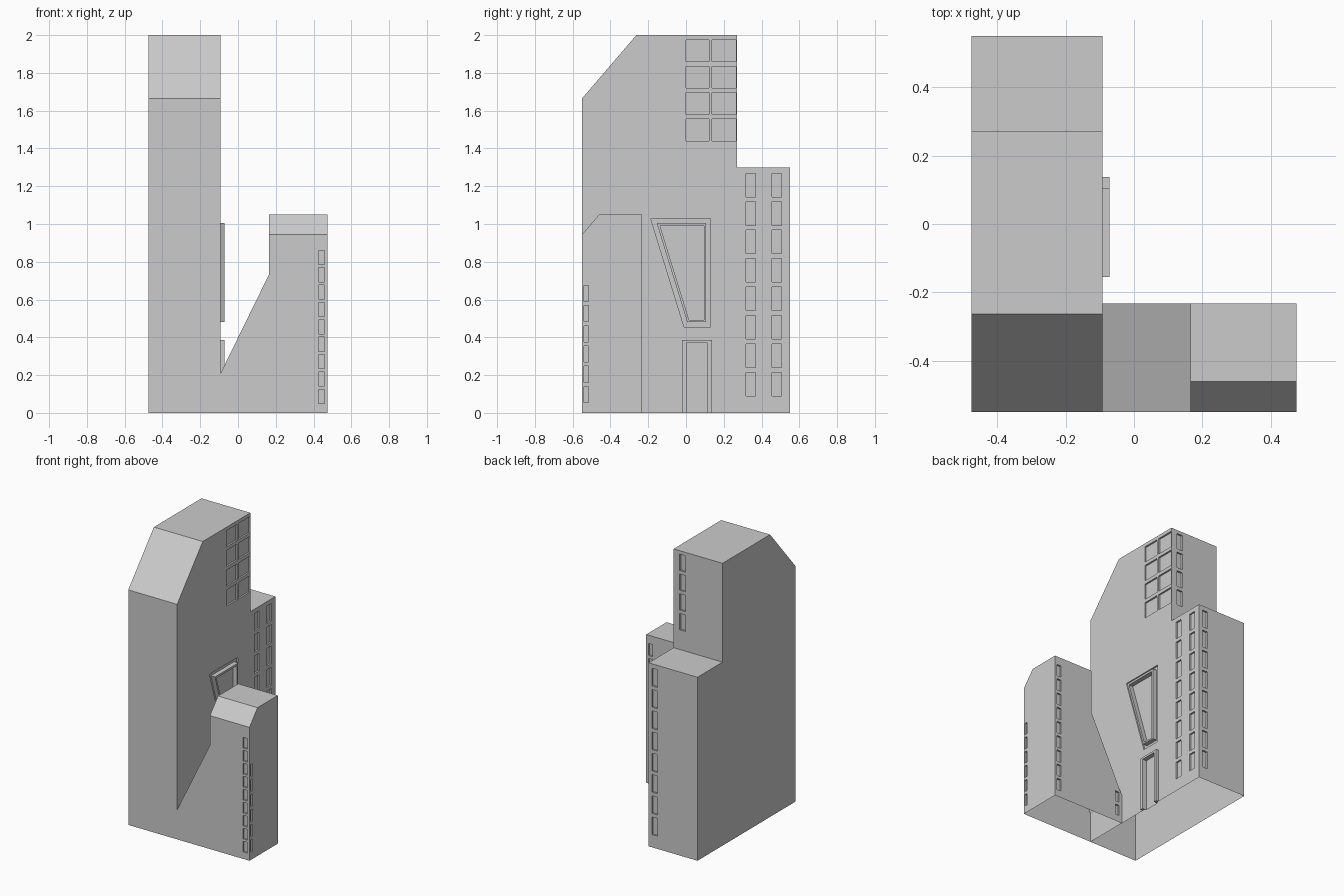
import bpy, bmesh

if "Cube" in bpy.data.objects:
    bpy.data.objects.remove(bpy.data.objects["Cube"])

D = 0.012  # recess depth of windows


def axis_point(axis, p, d):
    return (d, p[0], p[1]) if axis == 'x' else (p[0], d, p[1])


def add_prism(bm, axis, pts, a, b):
    """Extrude a profile, (y,z) along x or (x,z) along y, from a to b."""
    va = [bm.verts.new(axis_point(axis, p, a)) for p in pts]
    vb = [bm.verts.new(axis_point(axis, p, b)) for p in pts]
    n = len(pts)
    faces = [bm.faces.new(va), bm.faces.new(vb[::-1])]
    for i in range(n):
        j = (i + 1) % n
        faces.append(bm.faces.new((va[i], vb[i], vb[j], va[j])))
    bmesh.ops.recalc_face_normals(bm, faces=faces)


def add_column(bm, axis, face, sign, u0, u1, z0, pitch, height, rows):
    """Column of window cutters sunk into the wall at coordinate face."""
    for i in range(rows):
        z = z0 + i * pitch
        add_prism(bm, axis, [(u0, z), (u1, z), (u1, z + height), (u0, z + height)],
                  face - sign * D, face + sign * 0.02)


def make_object(name, bm):
    me = bpy.data.meshes.new(name)
    bm.to_mesh(me)
    bm.free()
    ob = bpy.data.objects.new(name, me)
    bpy.context.collection.objects.link(ob)
    return ob


def carve(ob, cutter, drop):
    """Cut the recesses, then remove the hidden faces chosen by drop."""
    mod = ob.modifiers.new("recesses", 'BOOLEAN')
    mod.object, mod.operation, mod.solver = cutter, 'DIFFERENCE', 'EXACT'
    dg = bpy.context.evaluated_depsgraph_get()
    me = bpy.data.meshes.new_from_object(ob.evaluated_get(dg))
    ob.modifiers.clear()
    bm = bmesh.new()
    bm.from_mesh(me)
    bmesh.ops.delete(bm, geom=[f for f in bm.faces if drop(f)], context='FACES')
    bm.to_mesh(me)
    bm.free()
    ob.data = me
    bpy.data.objects.remove(cutter)


def open_base(f):
    return all(abs(v.co.z) < 1e-4 for v in f.verts)


# Tower
bm = bmesh.new()
add_prism(bm, 'x', [(-.55, 0), (-.55, 1.665), (-.263, 2), (.27, 2),
                    (.27, 1.3), (.55, 1.3), (.55, 0)], -.475, -.092)
tower = make_object("tower", bm)

# Tower recesses: lower windows, upper windows, window surround, doorway
window_outer = [(-.187, 1.03), (.13, 1.03), (.13, .455), (-.01, .455)]
cut = bmesh.new()
for y0, y1 in ((.317, .367), (.455, .505)):
    add_column(cut, 'x', -.092, 1, y0, y1, .09, .1505, .125, 8)
for y0, y1 in ((0, .122), (.137, .264)):
    add_column(cut, 'x', -.092, 1, y0, y1, 1.44, .14, .115, 4)
add_column(cut, 'y', .55, 1, -.162, -.12, .09, .1505, .125, 8)
add_column(cut, 'y', .27, 1, -.185, -.14, 1.44, .14, .115, 4)
add_prism(cut, 'x', window_outer, -.092 - D, -.06)
add_prism(cut, 'x', [(.002, -.02), (.115, -.02), (.115, .37), (.002, .37)], -.092 - D, -.06)
carve(tower, make_object("tower_cutter", cut), open_base)

# Front wing with sloped wall
bm = bmesh.new()
add_prism(bm, 'y', [(-.092, 0), (.475, 0), (.475, 1.05), (.165, 1.05),
                    (.165, .735), (-.092, .21)], -.55, -.233)
wing = make_object("front_wing", bm)

# Wing recesses and roof chamfer
cut = bmesh.new()
add_prism(cut, 'x', [(-.6, .887), (-.434, 1.08), (-.6, 1.08)], .1, .6)
add_column(cut, 'x', .475, 1, -.54, -.517, .055, .107, .085, 6)
add_column(cut, 'y', -.55, -1, .425, .458, .05, .092, .075, 9)
add_column(cut, 'y', -.233, 1, .425, .458, .05, .107, .085, 9)
add_column(cut, 'y', -.233, 1, -.07, -.04, .05, .1, .075, 2)
carve(wing, make_object("wing_cutter", cut),
      lambda f: open_base(f) or all(abs(v.co.x + .092) < 1e-4 for v in f.verts))

# Slanted window frame: a ring standing out of its recess
outer = [(-.155, 1.005), (.105, 1.005), (.105, .48), (.007, .48)]
inner = [(-.137, .99), (.094, .99), (.094, .492), (.016, .492)]
bm = bmesh.new()
loops = [[bm.verts.new((x, y, z)) for y, z in loop]
         for loop, x in ((outer, -.092 - D), (outer, -.072), (inner, -.072), (inner, -.092 - D))]
for k in range(4):
    a, b = loops[k], loops[(k + 1) % 4]
    for i in range(4):
        j = (i + 1) % 4
        bm.faces.new((a[i], a[j], b[j], b[i]))
bmesh.ops.recalc_face_normals(bm, faces=bm.faces)
make_object("slanted_window_frame", bm)

# Door frame: stepped surround
bm = bmesh.new()
add_prism(bm, 'x', [(-.02, 0), (-.02, .385), (.138, .385), (.138, 0),
                    (.115, 0), (.115, .37), (.002, .37), (.002, 0)], -.092, -.072)
make_object("door_frame", bm)
